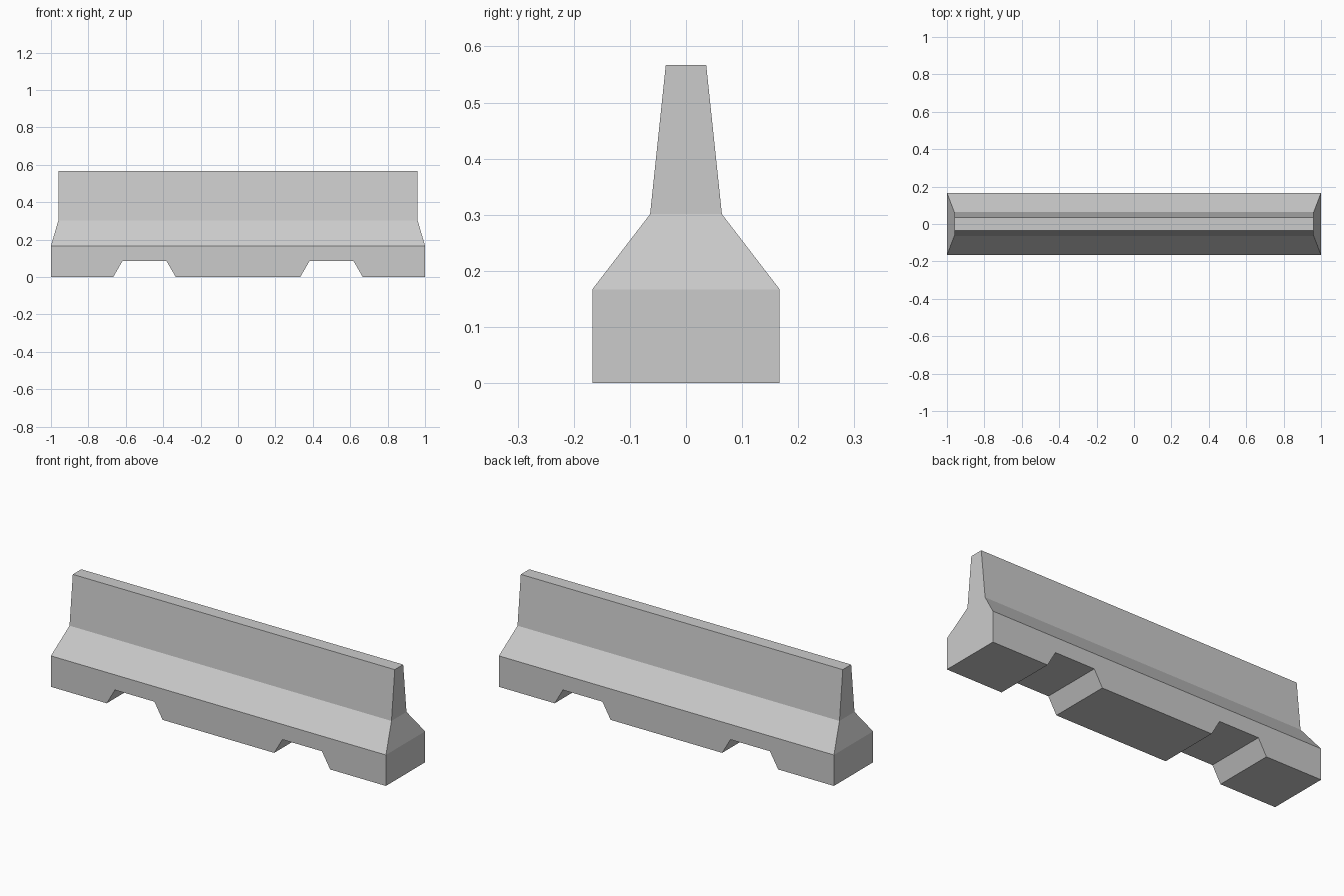
import bpy
import bmesh

if "Cube" in bpy.data.objects:
    bpy.data.objects.remove(bpy.data.objects["Cube"])

HALF_DEPTH = 0.167
SHOULDER = 0.167

bm = bmesh.new()

# Right half of the base outline (x, z), with one forklift notch, then mirrored
half = [(0.333, 0), (0.382, 0.085), (0.618, 0.085), (0.667, 0), (1, 0), (1, SHOULDER)]
outline = [(-x, z) for x, z in reversed(half)] + half

# Base: front and back faces joined by strips, left open on top
front = [bm.verts.new((x, -HALF_DEPTH, z)) for x, z in outline]
back = [bm.verts.new((x, HALF_DEPTH, z)) for x, z in outline]
bm.faces.new(front)
bm.faces.new(back[::-1])
for i in range(len(outline) - 1):
    bm.faces.new((front[i], back[i], back[i + 1], front[i + 1]))

# Sloped shoulder and tapered wall: rectangles stacked up from the base rim
ring = [front[0], front[-1], back[-1], back[0]]
for hx, hy, z in [(0.961, 0.064, 0.301), (0.961, 0.036, 0.567)]:
    upper = [bm.verts.new((sx * hx, sy * hy, z))
             for sx, sy in [(-1, -1), (1, -1), (1, 1), (-1, 1)]]
    for i in range(4):
        j = (i + 1) % 4
        bm.faces.new((ring[i], ring[j], upper[j], upper[i]))
    ring = upper
bm.faces.new(ring)

bmesh.ops.recalc_face_normals(bm, faces=bm.faces)
mesh = bpy.data.meshes.new("road_barrier")
bm.to_mesh(mesh)
bm.free()
bpy.context.collection.objects.link(bpy.data.objects.new("road_barrier", mesh))
